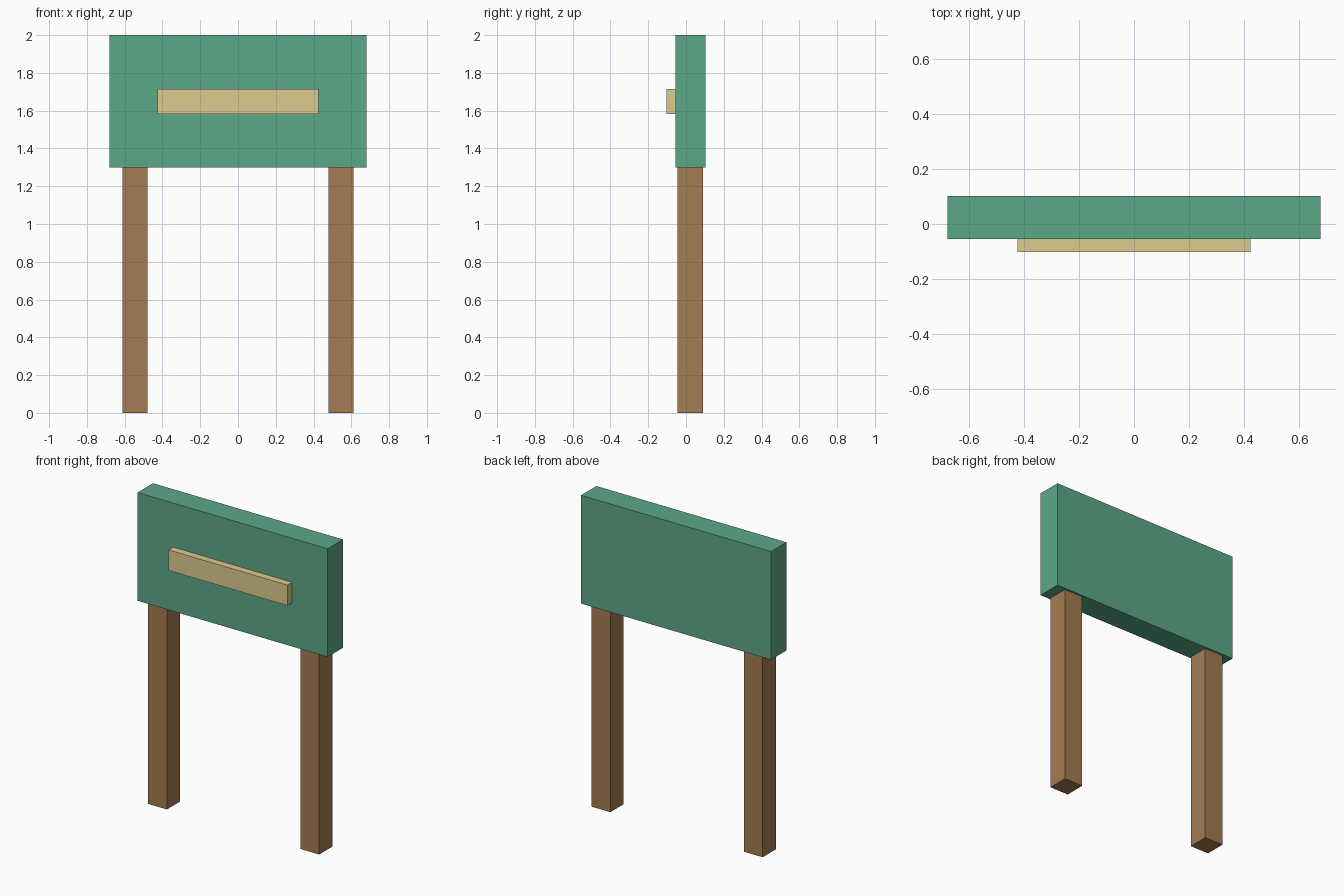
import bpy

if "Cube" in bpy.data.objects:
    bpy.data.objects.remove(bpy.data.objects["Cube"])


def material(name, color):
    mat = bpy.data.materials.new(name)
    mat.diffuse_color = (*color, 1.0)
    mat.use_nodes = True
    mat.node_tree.nodes["Principled BSDF"].inputs["Base Color"].default_value = mat.diffuse_color
    return mat


def box(name, low, high, mat):
    """Axis-aligned box between two corners."""
    center = [(a + b) / 2 for a, b in zip(low, high)]
    size = [b - a for a, b in zip(low, high)]
    bpy.ops.mesh.primitive_cube_add(size=1, location=center)
    obj = bpy.context.object
    obj.name = name
    obj.scale = size
    bpy.ops.object.transform_apply(location=False, rotation=False, scale=True)
    obj.data.materials.append(mat)
    return obj


green = material("green_paint", (0.107, 0.392, 0.246))
brown = material("brown_wood", (0.371, 0.202, 0.084))
cream = material("cream_paint", (0.723, 0.597, 0.273))

# Sign board
box("sign_panel", (-0.68, -0.055, 1.30), (0.68, 0.102, 2.0), green)

# Raised strip on the front of the board
box("front_strip", (-0.425, -0.102, 1.582), (0.425, -0.055, 1.715), cream)

# Two square posts
for side, x in (("left", -0.545), ("right", 0.545)):
    box(side + "_post", (x - 0.067, -0.044, 0), (x + 0.067, 0.09, 1.30), brown)
